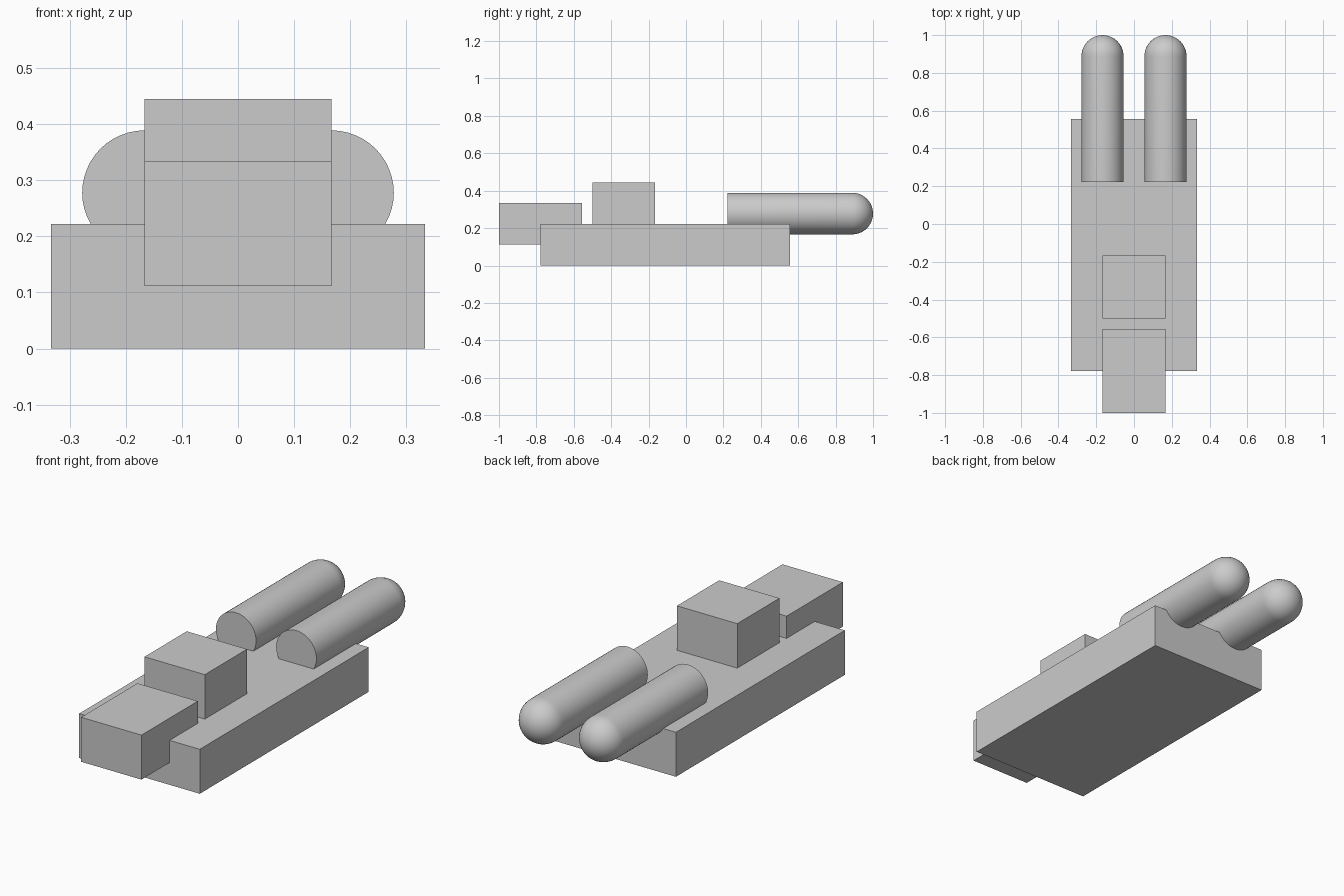
import bpy, bmesh, math
from mathutils import Vector, Matrix

default = bpy.data.objects.get("Cube")
if default:
    bpy.data.objects.remove(default, do_unlink=True)

U = 1 / 9  # design unit

grey = bpy.data.materials.new("light_grey")
grey.use_nodes = True
colour = (0.6, 0.6, 0.6, 1)
grey.diffuse_color = colour
grey.node_tree.nodes["Principled BSDF"].inputs["Base Color"].default_value = colour


def add_object(name, bm):
    bmesh.ops.recalc_face_normals(bm, faces=bm.faces)
    mesh = bpy.data.meshes.new(name)
    bm.to_mesh(mesh)
    bm.free()
    mesh.materials.append(grey)
    obj = bpy.data.objects.new(name, mesh)
    bpy.context.collection.objects.link(obj)
    return obj


def box(name, low, high):
    """Box between two corners given in design units."""
    low, high = Vector(low) * U, Vector(high) * U
    bm = bmesh.new()
    bmesh.ops.create_cube(bm, size=1, matrix=Matrix.Translation((low + high) / 2)
                          @ Matrix.Diagonal((*(high - low), 1)))
    return add_object(name, bm)


def engine(name, x, z, start, end, radius, steps=12, sides=48):
    """Flat-fronted tube with a domed rear, spun about the y direction."""
    profile = [(0, start), (radius, start)]
    for i in range(steps + 1):
        a = math.pi / 2 * i / steps
        profile.append((radius * math.cos(a), end + radius * math.sin(a)))
    bm = bmesh.new()
    verts = [bm.verts.new(Vector((x + r, y, z)) * U) for r, y in profile]
    edges = [bm.edges.new(pair) for pair in zip(verts, verts[1:])]
    bmesh.ops.spin(bm, geom=verts + edges, cent=Vector((x, 0, z)) * U,
                   axis=(0, 1, 0), angle=math.tau, steps=sides)
    bmesh.ops.remove_doubles(bm, verts=bm.verts, dist=1e-5)
    obj = add_object(name, bm)
    bpy.ops.object.select_all(action='DESELECT')
    obj.select_set(True)
    bpy.context.view_layer.objects.active = obj
    bpy.ops.object.shade_smooth_by_angle(angle=math.radians(35))
    return obj


# Hull, nose block and raised cabin
box("hull", (-3, -7, 0), (3, 5, 2))
box("nose", (-1.5, -9, 1), (1.5, -5, 3))
box("cabin", (-1.5, -4.5, 2), (1.5, -1.5, 4))

# Twin rear engines, sunk into the hull
for side, x in (("left", 1.5), ("right", -1.5)):
    engine(side + "_engine", x, 2.5, 2, 8, 1)
